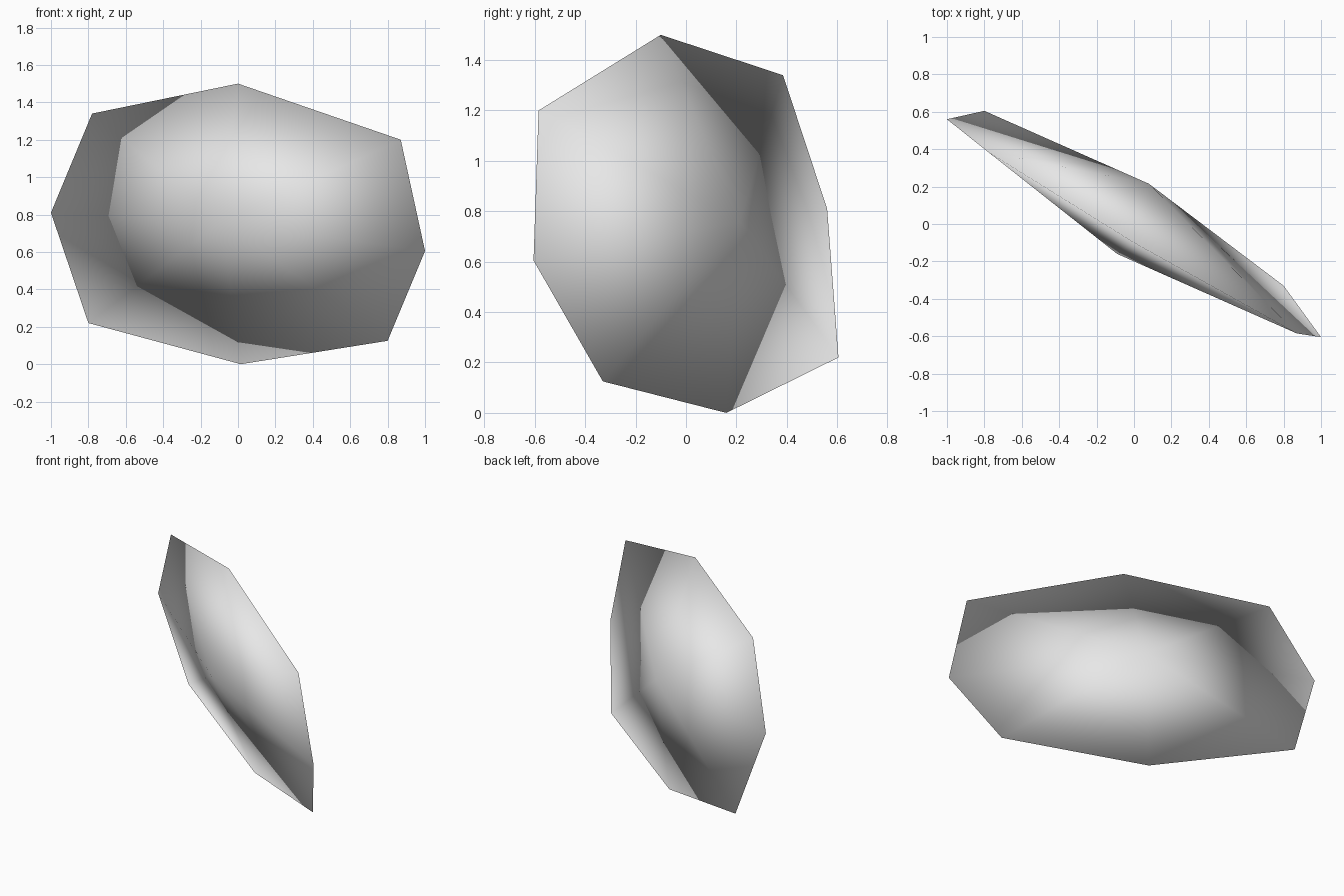
import bpy
import bmesh

cube = bpy.data.objects.get("Cube")
if cube:
    bpy.data.objects.remove(cube, do_unlink=True)

# Single plain grey material
grey = bpy.data.materials.new("light_grey")
grey.use_nodes = True
colour = (0.8, 0.8, 0.8, 1.0)
grey.diffuse_color = colour
for node in grey.node_tree.nodes:
    if node.type == 'BSDF_PRINCIPLED':
        node.inputs["Base Color"].default_value = colour

# Irregular eight-sided rim, clockwise from the top, and the two shallow peaks
RIM = [(0.0, -0.10, 1.50), (0.87, -0.585, 1.20), (1.0, -0.605, 0.605), (0.80, -0.33, 0.125),
       (0.015, 0.16, 0.0), (-0.80, 0.605, 0.22), (-1.0, 0.56, 0.81), (-0.78, 0.385, 1.34)]
FRONT_PEAK = (-0.09, -0.16, 0.76)
BACK_PEAK = (0.08, 0.215, 0.76)

bm = bmesh.new()
rim = [bm.verts.new(p) for p in RIM]


def add_fan(peak):
    """Close one side of the rim with triangles meeting at a peak."""
    centre = bm.verts.new(peak)
    for a, b in zip(rim, rim[1:] + rim[:1]):
        bm.faces.new((a, b, centre))


add_fan(FRONT_PEAK)
add_fan(BACK_PEAK)
bmesh.ops.recalc_face_normals(bm, faces=bm.faces[:])

# Smooth shading runs across the rim as well as the peaks
for face in bm.faces:
    face.smooth = True

mesh = bpy.data.meshes.new("flat_pebble")
bm.to_mesh(mesh)
bm.free()
mesh.materials.append(grey)
pebble = bpy.data.objects.new("flat_pebble", mesh)
bpy.context.collection.objects.link(pebble)
